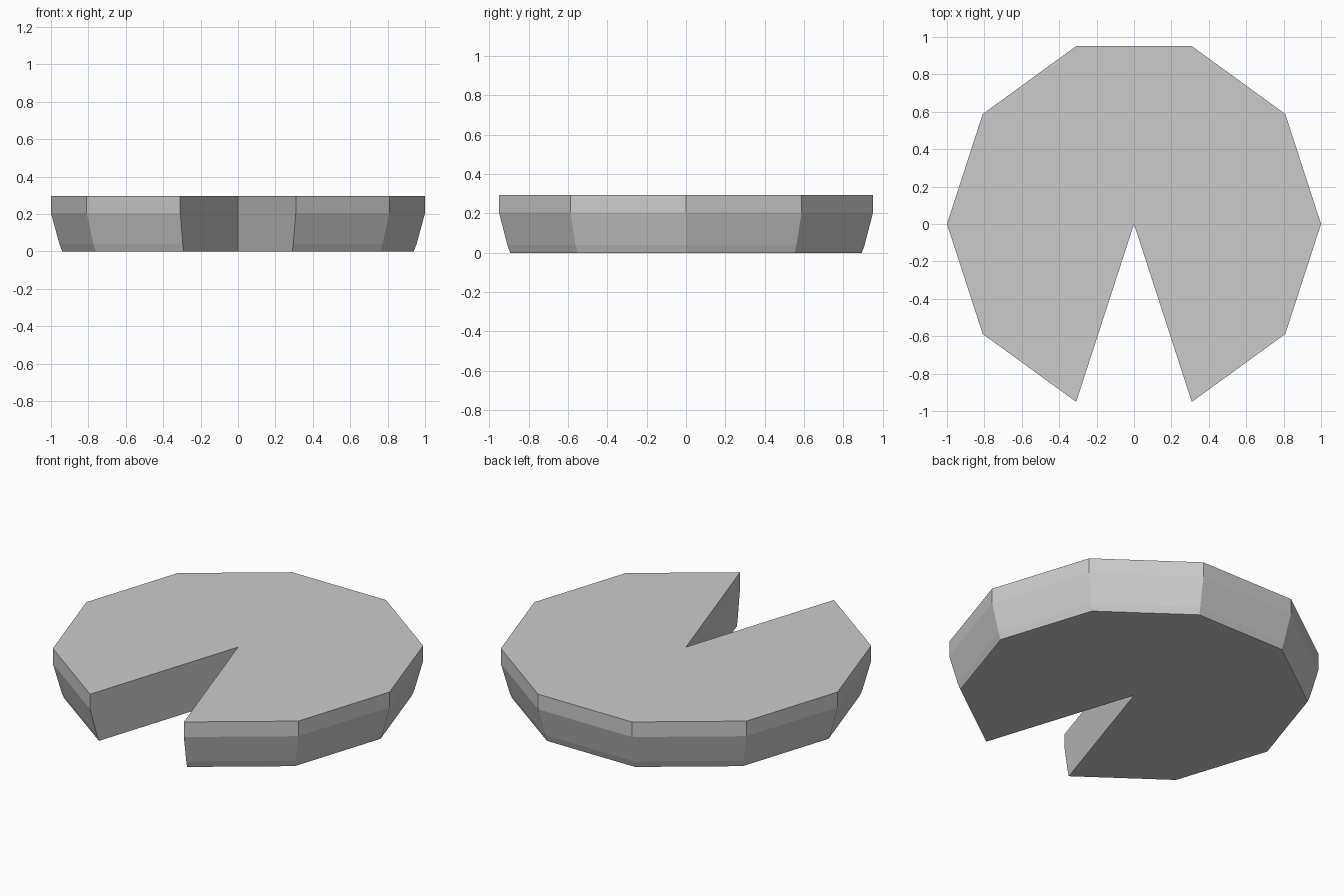
import bpy
import bmesh
from math import cos, sin, tau

cube = bpy.data.objects.get("Cube")
if cube:
    bpy.data.objects.remove(cube, do_unlink=True)

# Single grey material
grey = bpy.data.materials.new("light_grey")
grey.use_nodes = True
colour = (0.6, 0.6, 0.6, 1)
grey.diffuse_color = colour
grey.node_tree.nodes["Principled BSDF"].inputs["Base Color"].default_value = colour

# Ten-sided disc with a one-side wedge missing at the front
SIDES = 10
PROFILE = [(0.94, 0), (0.955, 0.04), (1, 0.205), (1, 0.295)]  # radius, height

bm = bmesh.new()
rings = []
for radius, z in PROFILE:
    ring = [bm.verts.new((0, 0, z))]
    for i in range(SIDES):
        angle = tau * (i - 2) / SIDES
        ring.append(bm.verts.new((radius * cos(angle), radius * sin(angle), z)))
    rings.append(ring)

# Outer walls and the two cut walls
for low, high in zip(rings, rings[1:]):
    for i in range(len(low)):
        j = (i + 1) % len(low)
        bm.faces.new((low[i], low[j], high[j], high[i]))

# Top and bottom as fans around the wedge tip
for ring in (rings[0], rings[-1]):
    for i in range(1, SIDES):
        bm.faces.new((ring[0], ring[i], ring[i + 1]))
bmesh.ops.recalc_face_normals(bm, faces=bm.faces)

mesh = bpy.data.meshes.new("notched_disc")
bm.to_mesh(mesh)
bm.free()
mesh.materials.append(grey)
disc = bpy.data.objects.new("notched_disc", mesh)
bpy.context.collection.objects.link(disc)
